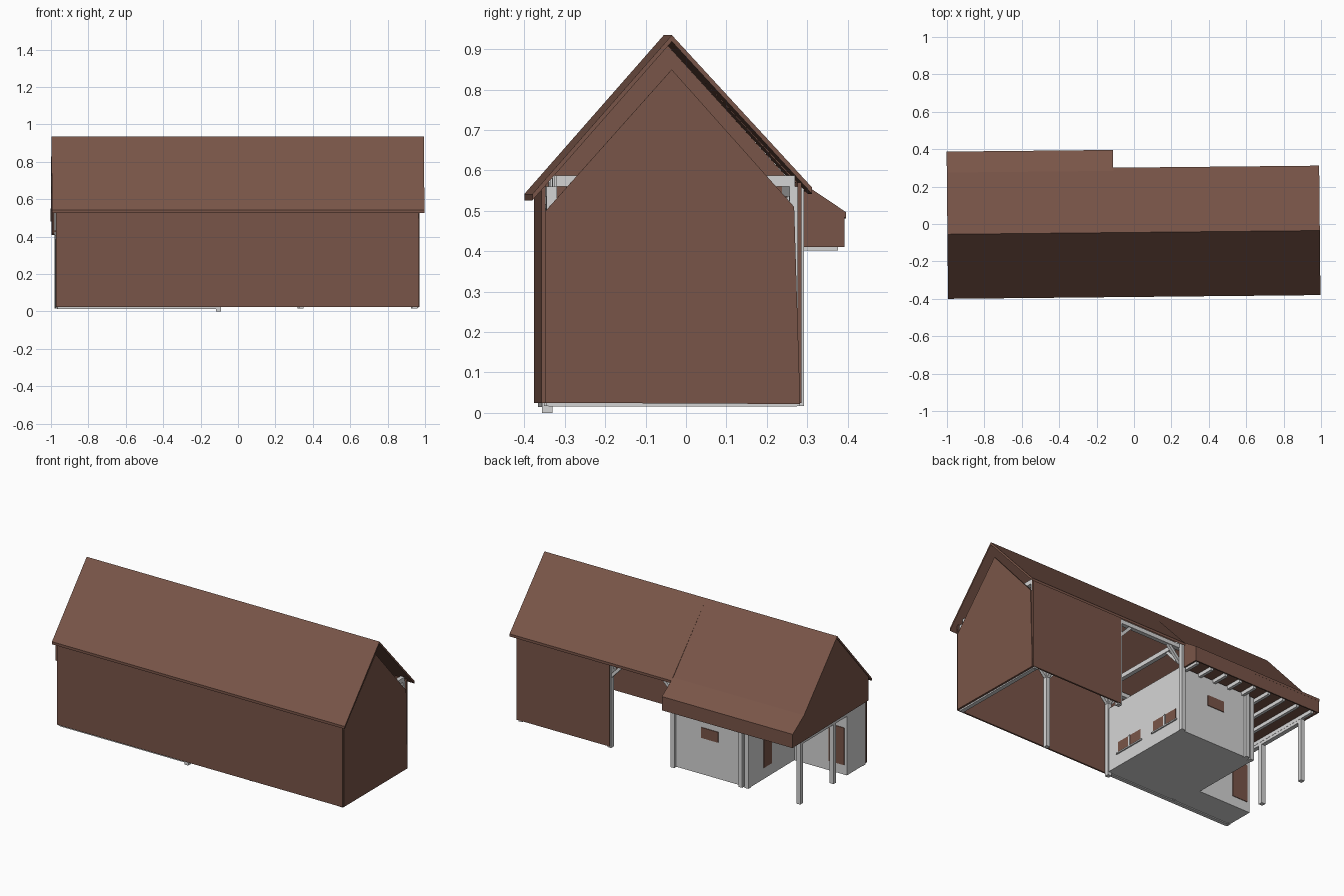
import bpy, bmesh, math
from mathutils import Vector, Matrix

if "Cube" in bpy.data.objects:
    bpy.data.objects.remove(bpy.data.objects["Cube"])

def mat(name, c):
    m = bpy.data.materials.new(name)
    m.diffuse_color = (*c, 1)
    m.use_nodes = True
    m.node_tree.nodes["Principled BSDF"].inputs["Base Color"].default_value = m.diffuse_color
    return m

BROWN = mat("brown boards", (0.191, 0.091, 0.065))
GREY = mat("light grey", (0.66, 0.66, 0.66))
YAW = Matrix.Rotation(0.01, 4, 'Z')   # the whole building is turned very slightly

def finish(name, bm, m):
    bmesh.ops.recalc_face_normals(bm, faces=bm.faces)
    bm.transform(YAW)
    me = bpy.data.meshes.new(name)
    bm.to_mesh(me)
    bm.free()
    me.materials.append(m)
    ob = bpy.data.objects.new(name, me)
    bpy.context.collection.objects.link(ob)
    return ob

def prism(name, pts, lo, hi, axis, m):
    """Extrude a polygon along 'x' (pts are y,z) or 'z' (pts are x,y)."""
    bm = bmesh.new()
    vs = [bm.verts.new((lo, a, b) if axis == 'x' else (a, b, lo)) for a, b in pts]
    f = bm.faces.new(vs)
    d = Vector((hi - lo, 0, 0)) if axis == 'x' else Vector((0, 0, hi - lo))
    r = bmesh.ops.extrude_face_region(bm, geom=[f])
    bmesh.ops.translate(bm, vec=d, verts=[v for v in r['geom'] if isinstance(v, bmesh.types.BMVert)])
    return finish(name, bm, m)

def box(name, x0, x1, y0, y1, z0, z1, m):
    return prism(name, [(x0, y0), (x1, y0), (x1, y1), (x0, y1)], z0, z1, 'z', m)

def beam(name, p, q, w=0.018, m=GREY):
    """Square timber between two points."""
    p, q = Vector(p), Vector(q)
    d = q - p
    bm = bmesh.new()
    bmesh.ops.create_cube(bm, size=1)
    bm.transform(Matrix.Translation((p + q) / 2) @ d.to_track_quat('Z', 'Y').to_matrix().to_4x4()
                 @ Matrix.Diagonal((w, w, d.length, 1)))
    return finish(name, bm, m)

# roof slabs
T = 0.016
ridge, front, back, porch = (-0.045, 0.935), (-0.39, 0.542), (0.302, 0.558), (0.397, 0.497)
def slab(name, pts, x0, x1):
    prism(name, pts + [(y, z - T) for y, z in reversed(pts)], x0, x1, 'x', BROWN)
slab("front_roof", [front, ridge], -0.998, 0.993)
slab("back_roof", [ridge, back], -0.108, 0.993)
slab("back_porch_roof", [ridge, (0.285, 0.572), porch], -0.998, -0.108)

# brown walls
box("front_wall", -0.978, 0.962, -0.367, -0.357, 0.025, 0.562, BROWN)
box("back_wall", 0.33, 0.962, 0.266, 0.276, 0.025, 0.57, BROWN)
prism("right_gable", [(-0.357, 0.025), (0.273, 0.022), (0.258, 0.51), (-0.045, 0.85), (-0.357, 0.5)],
      0.955, 0.967, 'x', BROWN)
prism("left_gable", [(-0.36, 0.415), (0.39, 0.41), (0.39, 0.488), (0.285, 0.555),
                     (-0.045, 0.92), (-0.36, 0.56)], -0.994, -0.984, 'x', BROWN)

# porch fascia and end panel
box("porch_fascia", -0.994, -0.108, 0.386, 0.394, 0.41, 0.494, BROWN)
prism("porch_end_panel", [(0.276, 0.41), (0.39, 0.41), (0.39, 0.49), (0.276, 0.56)],
      -0.118, -0.108, 'x', BROWN)

# loft deck and joists
box("loft_deck", -0.984, -0.118, -0.355, 0.386, 0.424, 0.432, BROWN)
for i in range(9):
    x = -0.96 + i * 0.103
    box("loft_joist", x - 0.009, x + 0.009, -0.35, 0.378, 0.402, 0.424, GREY)

# L-shaped room
prism("room", [(-0.978, -0.356), (-0.1, -0.356), (-0.1, 0.276), (-0.62, 0.276),
               (-0.62, -0.17), (-0.978, -0.17)], 0.02, 0.418, 'z', GREY)

# doors and windows as thin plates
box("back_window", -0.41, -0.295, 0.274, 0.280, 0.245, 0.31, BROWN)
box("porch_side_door", -0.624, -0.618, 0.055, 0.135, 0.09, 0.31, BROWN)
box("porch_back_door", -0.96, -0.855, -0.172, -0.166, 0.08, 0.31, BROWN)
for y0 in (-0.25, 0.045):
    box("inner_window", -0.102, -0.097, y0, y0 + 0.19, 0.105, 0.17, BROWN)
    box("window_mullion", -0.101, -0.093, y0 + 0.09, y0 + 0.105, 0.105, 0.17, GREY)
    box("window_sill", -0.101, -0.092, y0 - 0.01, y0 + 0.2, 0.097, 0.105, GREY)

# main frame: posts, ties and knee braces
W = 0.013
YF, YB = -0.342, 0.26
def post(x, y, z0, z1):
    box("post", x - W, x + W, y - W, y + W, z0, z1, GREY)

for x in (-0.965, -0.57, -0.108, 0.335, 0.94):
    box("tie_beam", x - W, x + W, -0.33, 0.26, 0.56, 0.587, GREY)
    for y, s in ((YF, 1), (YB, -1)):
        z0 = 0.0 if (x == -0.108 and s == 1) else 0.017
        post(x, y + (0.02 if s < 0 and x < 0 else 0), z0, 0.56)
        if -0.2 < x < 0.5:
            beam("cross_brace", (x, y, 0.45), (x, y + s * 0.1, 0.56))
            for d in (-1, 1):
                beam("long_brace", (x, y, 0.45), (x + d * 0.09, y, 0.545))

# wall plates
for y in (YF, YB):
    box("wall_plate", -0.975, 0.95, y - W, y + W, 0.535, 0.56, GREY)

# porch posts and beams
post(-0.965, -0.05, 0.017, 0.41)
post(-0.607, 0.272, 0.017, 0.41)
box("porch_side_beam", -0.978, -0.952, -0.17, 0.285, 0.385, 0.41, GREY)
# sill timbers along the ground
box("front_sill", -0.97, -0.1, -0.357, -0.335, 0.014, 0.03, GREY)
box("right_sill", 0.93, 0.955, -0.35, 0.265, 0.016, 0.026, GREY)
